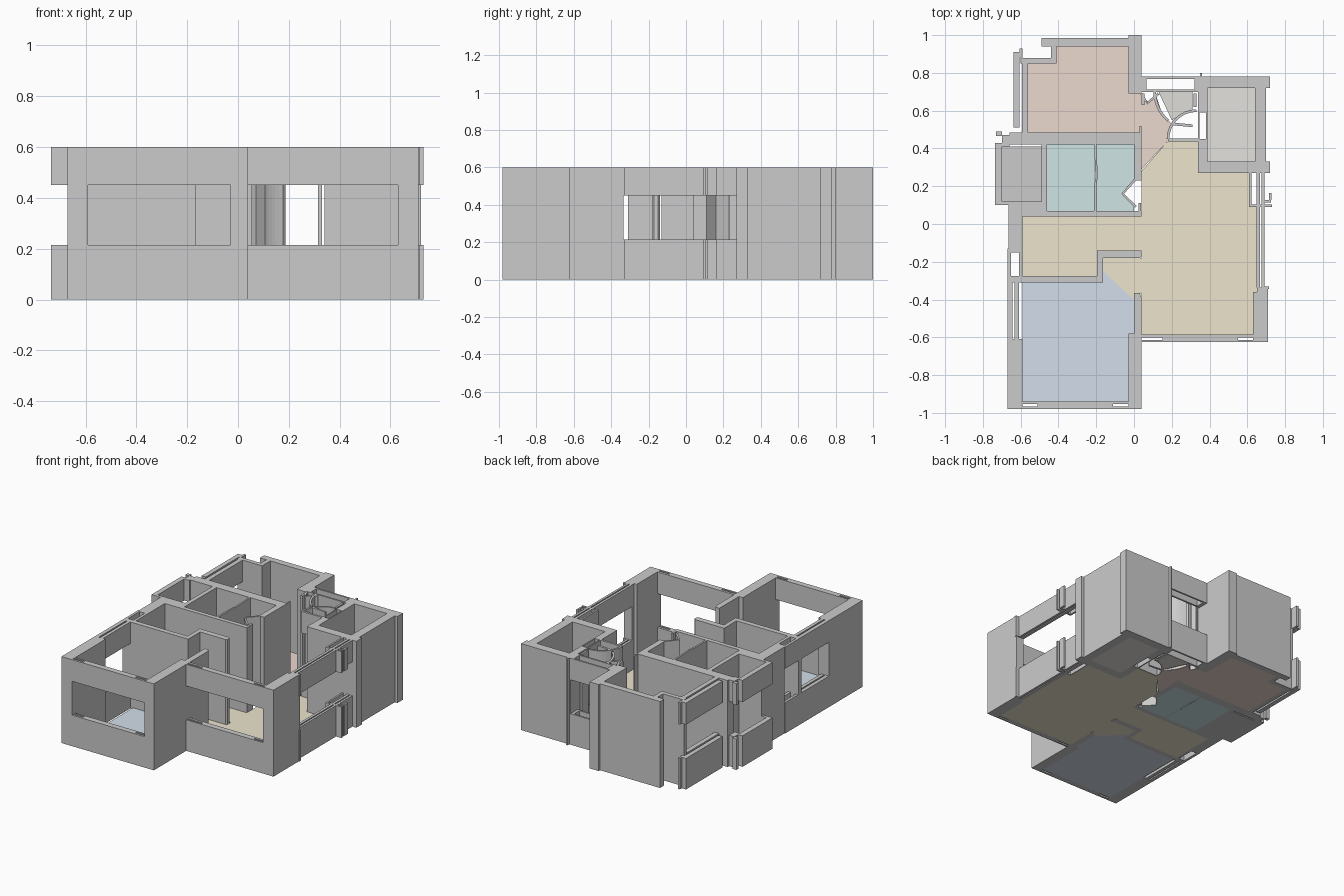
import bpy, bmesh
from math import cos, sin, radians
from mathutils import Vector

H, SILL, HEAD, FLOOR = 0.6, 0.215, 0.45, 0.01


def prisms(name, profiles, spans=((0, H),), color=None):
    """Extrude every 2D profile over every z span into one object."""
    bm = bmesh.new()
    for pts in profiles:
        for z0, z1 in spans:
            face = bm.faces.new([bm.verts.new((x, y, z0)) for x, y in pts])
            ext = bmesh.ops.extrude_face_region(bm, geom=[face])
            top = [v for v in ext["geom"] if isinstance(v, bmesh.types.BMVert)]
            bmesh.ops.translate(bm, vec=(0, 0, z1 - z0), verts=top)
    bmesh.ops.recalc_face_normals(bm, faces=bm.faces[:])
    me = bpy.data.meshes.new(name)
    bm.to_mesh(me)
    bm.free()
    ob = bpy.data.objects.new(name, me)
    bpy.context.collection.objects.link(ob)
    if color:
        mat = bpy.data.materials.new(name)
        mat.diffuse_color = (*color, 1)
        me.materials.append(mat)
    return ob


def rect(x0, y0, x1, y1):
    return [(x0, y0), (x1, y0), (x1, y1), (x0, y1)]


def strip(pts, w=0.014):
    """Outline of a thin wall following an open path."""
    p = [Vector(q) for q in pts]
    left, right = [], []
    for i, q in enumerate(p):
        d = (p[min(i + 1, len(p) - 1)] - p[max(i - 1, 0)]).normalized()
        n = Vector((-d.y, d.x)) * w / 2
        left.append(tuple(q + n))
        right.append(tuple(q - n))
    return left + right[::-1]


def arc(cx, cy, r, a0, a1, n=8):
    return [(cx + r * cos(radians(a0 + (a1 - a0) * i / n)),
             cy + r * sin(radians(a0 + (a1 - a0) * i / n))) for i in range(n + 1)]


def window(name, profiles):
    """Sill and lintel bands with an opening between them."""
    prisms(name, profiles, ((0, SILL), (HEAD, H)))


# Full-height walls
prisms("bedroom_left_pier", [rect(-.67, -.98, -.59, -.61)])
prisms("bedroom_right_wall", [[(-.03, -.98), (.04, -.98), (.04, -.39), (.03, -.365),
                               (0, -.365), (0, -.58), (-.03, -.58)]])
prisms("stepped_inner_wall", [[(-.67, -.31), (-.165, -.31), (-.165, -.18), (.03, -.18),
                               (.04, -.17), (.04, -.15), (.03, -.14), (-.195, -.14),
                               (-.195, -.275), (-.67, -.275)]])
prisms("hall_wall", [[(-.665, -.13), (-.59, -.13), (-.59, .04), (.04, .04), (.04, .07),
                      (-.46, .07), (-.46, .42), (-.49, .42), (-.49, .12), (-.665, .12)]])
prisms("bath_back_wall", [[(-.66, .42), (0, .42), (0, .23), (.04, .23), (.04, .52),
                           (.03, .52), (.03, .485), (-.66, .485)]])
prisms("bath_partition", [strip([(-.205, .07), (-.205, .2), (-.198, .25), (-.205, .42)], .012)])
prisms("bath_door", [strip([(.01, .24), (-.06, .16), (.01, .09)]),
                     strip([(.03, .07), (.03, .11)])])
prisms("back_bedroom_wall", [[(-.49, .985), (-.03, .985), (-.03, 1), (.04, 1), (.04, .69),
                              (-.03, .69), (-.03, .94), (-.41, .94), (-.41, .85),
                              (-.6, .85), (-.6, .88), (-.44, .88), (-.44, .94), (-.49, .94)]])
prisms("pantry_walls", [rect(.34, .72, .70, .78), rect(.34, .27, .70, .33),
                        rect(.64, .33, .70, .72), rect(.34, .33, .39, .45),
                        rect(.34, .59, .39, .72), rect(.34, .45, .348, .59),
                        rect(.382, .45, .39, .59)])
prisms("pantry_corner_ribs", [rect(.70, .72, .72, .78), rect(.70, .27, .72, .33),
                              rect(.35, .78, .36, .80)])
prisms("front_right_pillar", [[(.63, -.625), (.71, -.625), (.71, -.335), (.65, -.335),
                               (.65, -.36), (.63, -.36)]])

# Entry door swings and small posts
prisms("entry_door_swing", [strip(arc(.31, .70, .2, 180, 230)),
                            strip([(.04, .69), (.07, .64), (.13, .69)]),
                            rect(.315, .62, .33, .69), rect(.04, .63, .055, .69)])
window("entry_door_leaf", [strip(arc(.33, .45, .15, 90, 180)),
                           strip([(.2, .53), (.31, .52)]),
                           rect(.18, .437, .34, .452)])

# Window walls, thin double skins with slots between
window("front_bedroom_window", [rect(-.59, -.952, -.03, -.94), rect(-.59, -.98, -.03, -.965),
                                rect(-.51, -.965, -.11, -.952)])
window("front_living_window", [rect(.04, -.602, .63, -.585), rect(.04, -.625, .63, -.613),
                               rect(.15, -.613, .55, -.602)])
window("right_living_window", [rect(.648, -.335, .666, .27), rect(.674, -.335, .69, .27)])
window("right_window_posts", [rect(.61, .09, .73, .103), rect(.61, .103, .622, .27),
                              rect(.69, .115, .725, .128), rect(.715, .128, .728, .165),
                              rect(.69, -.345, .715, -.33)])
window("left_bedroom_window", [rect(-.67, -.61, -.643, -.31), rect(-.633, -.61, -.61, -.31)])
window("left_hall_window", [rect(-.67, -.275, -.652, -.13), rect(-.61, -.275, -.59, -.13),
                            rect(-.652, -.15, -.61, -.13)])
window("back_bedroom_window", [rect(-.637, .51, -.605, .91), rect(-.592, .485, -.56, .85),
                               rect(-.605, .88, -.59, .93)])
window("balcony_window", [rect(-.735, .1, -.70, .43), rect(-.70, .1, -.665, .12),
                          rect(-.70, .41, -.66, .47), rect(-.73, .465, -.70, .49)])
window("back_entry_window", [rect(.04, .768, .34, .78), rect(.04, .70, .34, .712),
                             rect(.04, .712, .065, .768), rect(.32, .712, .34, .768)])

# Floors
slab = ((0, FLOOR),)
prisms("bedroom_floor", [[(-.59, -.31), (-.165, -.31), (-.165, -.25), (0, -.40), (0, -.58),
                          (-.03, -.58), (-.03, -.94), (-.59, -.94)]], slab, (.65, .73, .83))
prisms("living_floor", [[(-.59, .04), (.04, .04), (.04, .28), (.18, .44), (.34, .44),
                         (.34, .27), (.61, .27), (.61, .10), (.65, .10), (.65, -.36),
                         (.63, -.36), (.63, -.585), (.04, -.585), (.04, -.365), (0, -.40),
                         (-.165, -.25), (-.165, -.18), (.04, -.18), (.04, -.14),
                         (-.195, -.14), (-.195, -.275), (-.59, -.275)]], slab, (.84, .78, .61))
prisms("back_bedroom_floor", [[(-.56, .85), (-.41, .85), (-.41, .94), (-.03, .94), (-.03, .69),
                               (.04, .69), (.07, .65), (.12, .67), (.15, .58), (.20, .53),
                               (.18, .44), (.04, .29), (.04, .485), (-.56, .485)]],
       slab, (.83, .69, .62))
prisms("bath_floor", [rect(-.46, .07, -.21, .42),
                      [(-.2, .07), (0, .07), (0, .10), (-.06, .16), (0, .23), (0, .42), (-.2, .42)]],
       slab, (.62, .78, .78))
prisms("balcony_floor", [rect(-.70, .12, -.49, .41)], slab, (.67, .67, .67))
prisms("pantry_floor", [rect(.39, .33, .64, .72)], slab, (.78, .76, .73))
prisms("entry_floor", [[(.13, .70), (.31, .70), (.31, .61), (.2, .55)]], slab, (.74, .73, .70))
